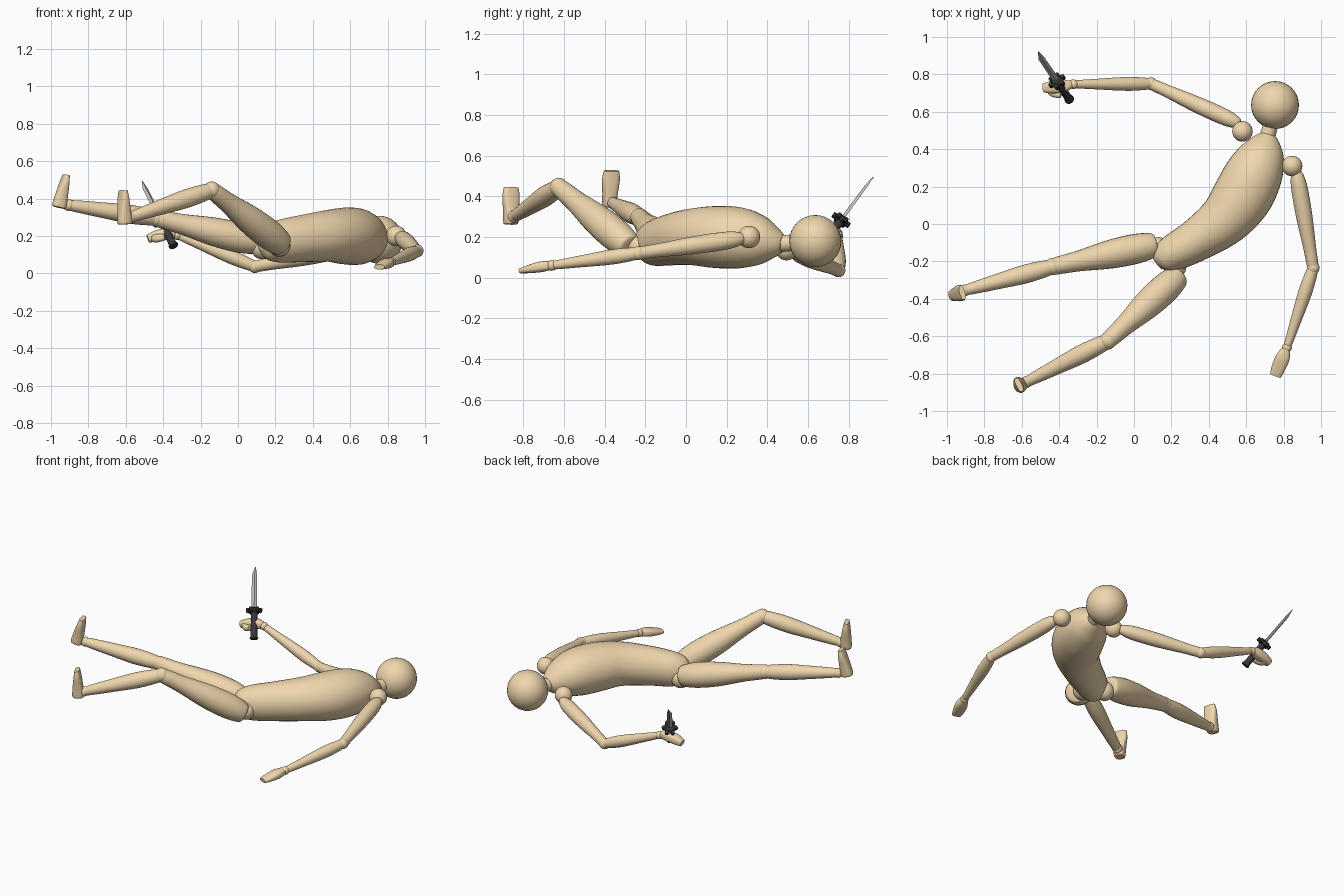
import bpy, bmesh, math
from mathutils import Vector as V


def mat(name, c):
    m = bpy.data.materials.new(name)
    m.diffuse_color = (*c, 1)
    return m


WOOD = mat("wood", (0.87, 0.68, 0.42))
DARK = mat("dark_grip", (0.04, 0.04, 0.045))
STEEL = mat("steel", (0.55, 0.5, 0.5))


def catmull(rows, n):
    out = []
    for i in range(len(rows) - 1):
        a, b, c, d = (rows[max(0, min(len(rows) - 1, i + k))] for k in (-1, 0, 1, 2))
        for s in range(n):
            t = s / n
            out.append([0.5 * (2 * q + (r - p) * t + (2 * p - 5 * q + 4 * r - u) * t * t
                               + (3 * q - p - 3 * r + u) * t ** 3) for p, q, r, u in zip(a, b, c, d)])
    return out + [list(rows[-1])]


def loft(name, rows, up=(0, 0, 1), seg=24, n=5, power=1.0, material=WOOD, angle=40):
    """Skin rings given as x, y, z, half width, half height."""
    rows = catmull(rows, n) if n > 1 else rows
    pts = [V(r[:3]) for r in rows]
    bm, rings = bmesh.new(), []
    for i, r in enumerate(rows):
        t = (pts[min(i + 1, len(pts) - 1)] - pts[max(i - 1, 0)]).normalized()
        side = t.cross(V(up)).normalized()
        nrm = side.cross(t)
        ring = []
        for k in range(seg):
            a = 2 * math.pi * k / seg
            c, s = math.cos(a), math.sin(a)
            c, s = (math.copysign(abs(w) ** power, w) for w in (c, s))
            ring.append(bm.verts.new(pts[i] + side * c * max(r[3], 0.001) + nrm * s * max(r[4], 0.001)))
        rings.append(ring)
    for a, b in zip(rings, rings[1:]):
        for k in range(seg):
            j = (k + 1) % seg
            bm.faces.new((a[k], a[j], b[j], b[k]))
    bm.faces.new(rings[0][::-1])
    bm.faces.new(rings[-1])
    bmesh.ops.recalc_face_normals(bm, faces=bm.faces)
    me = bpy.data.meshes.new(name)
    bm.to_mesh(me)
    bm.free()
    ob = bpy.data.objects.new(name, me)
    bpy.context.collection.objects.link(ob)
    me.materials.append(material)
    for o in bpy.context.selected_objects:
        o.select_set(False)
    bpy.context.view_layer.objects.active = ob
    ob.select_set(True)
    bpy.ops.object.shade_smooth_by_angle(angle=math.radians(angle))
    return ob


def limb(name, p, q, prof, **kw):
    p, q = V(p), V(q)
    return loft(name, [(*p.lerp(q, t), r, r) for t, r in prof], **kw)


def ball(name, p, r):
    bpy.ops.mesh.primitive_uv_sphere_add(segments=32, ring_count=16, radius=r, location=p)
    ob = bpy.context.object
    ob.name = name
    ob.data.materials.append(WOOD)
    bpy.ops.object.shade_smooth()


# head, neck, torso
ball("head", (0.754, 0.636, 0.18), 0.128)
limb("neck", (0.70, 0.42, 0.165), (0.745, 0.58, 0.175), [(0, 0.045), (0.5, 0.041), (1, 0.038)])
loft("torso", [
    (0.125, -0.215, 0.165, 0.03, 0.04),
    (0.15, -0.195, 0.167, 0.075, 0.085),
    (0.21, -0.155, 0.17, 0.098, 0.112),
    (0.335, -0.085, 0.185, 0.115, 0.125),
    (0.48, 0.02, 0.2, 0.14, 0.138),
    (0.575, 0.14, 0.2, 0.16, 0.152),
    (0.64, 0.265, 0.195, 0.155, 0.15),
    (0.685, 0.37, 0.182, 0.125, 0.12),
    (0.708, 0.44, 0.172, 0.08, 0.075),
    (0.718, 0.475, 0.168, 0.045, 0.045)], seg=32)

UPPER = [(0, 0.012), (0.02, 0.028), (0.15, 0.043), (0.45, 0.044), (0.8, 0.034), (0.97, 0.031), (1, 0.025)]
FORE = [(0, 0.025), (0.04, 0.031), (0.3, 0.037), (0.7, 0.028), (0.97, 0.021), (1, 0.015)]
THIGH = [(0, 0.045), (0.03, 0.066), (0.2, 0.08), (0.45, 0.076), (0.75, 0.055), (0.97, 0.046), (1, 0.036)]
CALF = [(0, 0.03), (0.04, 0.042), (0.3, 0.05), (0.6, 0.042), (0.95, 0.03), (1, 0.022)]

# arms: shoulder ball, upper start, elbow, wrist
arms = {
    "open": ((0.845, 0.31, 0.2), (0.868, 0.285, 0.195), (0.958, -0.235, 0.12), (0.818, -0.66, 0.06)),
    "armed": ((0.58, 0.495, 0.14), (0.565, 0.535, 0.125), (0.09, 0.75, 0.036), (-0.325, 0.747, 0.205)),
}
for k, (s, u, e, w) in arms.items():
    ball(k + "_shoulder", s, 0.055)
    limb(k + "_upper_arm", u, e, UPPER)
    ball(k + "_elbow", e, 0.034)
    limb(k + "_forearm", e, w, FORE)
    ball(k + "_wrist", w, 0.026)
loft("open_hand", [(0.813, -0.67, 0.06, 0.024, 0.022), (0.795, -0.715, 0.053, 0.038, 0.026),
                   (0.772, -0.77, 0.042, 0.037, 0.02), (0.756, -0.812, 0.034, 0.03, 0.013)], power=0.75)
loft("gripping_hand", [(-0.335, 0.747, 0.21, 0.02, 0.022), (-0.375, 0.738, 0.212, 0.033, 0.032),
                       (-0.435, 0.732, 0.2, 0.034, 0.03), (-0.482, 0.728, 0.185, 0.025, 0.022)], power=0.75)
loft("curled_fingers", [(-0.455, 0.728, 0.19, 0.022, 0.022), (-0.43, 0.703, 0.188, 0.024, 0.022),
                        (-0.39, 0.69, 0.195, 0.018, 0.017)], power=0.8)

# legs: hip ball, thigh start, knee, ankle, heel, toe
legs = {
    "bent": ((0.22, -0.23, 0.15), (0.24, -0.275, 0.15), (-0.14, -0.625, 0.445), (-0.575, -0.845, 0.3),
             (-0.605, -0.862, 0.262), (-0.615, -0.86, 0.445)),
    "straight": ((0.13, -0.13, 0.135), (0.115, -0.11, 0.165), (-0.435, -0.228, 0.295), (-0.905, -0.355, 0.365),
                 (-0.958, -0.378, 0.352), (-0.918, -0.366, 0.526)),
}
for k, (h, u, e, a, heel, toe) in legs.items():
    ball(k + "_hip", h, 0.06)
    limb(k + "_thigh", u, e, THIGH)
    ball(k + "_knee", e, 0.046)
    limb(k + "_calf", e, a, CALF)
    ball(k + "_ankle", a, 0.031)
    shape = [(0, 0.028, 0.03), (0.06, 0.033, 0.037), (0.35, 0.037, 0.033), (0.75, 0.044, 0.023), (1, 0.038, 0.015)]
    loft(k + "_foot", [(*V(heel).lerp(V(toe), t), w, d) for t, w, d in shape], up=V(a) - V(e), power=0.7)

# dagger: wrapped handle, lobed guard, blade
pommel, tip = V((-0.343, 0.662, 0.145)), V((-0.517, 0.918, 0.495))
axis = (tip - pommel).normalized()
at = lambda t: pommel.lerp(tip, t)
limb("dagger_handle", at(0), at(0.4), [(0, 0.024), (0.05, 0.027), (0.1, 0.022), (0.5, 0.02), (1, 0.021)],
     seg=12, material=DARK)
limb("dagger_guard", at(0.365), at(0.43), [(0, 0.03), (0.3, 0.037), (0.7, 0.037), (1, 0.026)],
     seg=16, n=1, material=DARK)
side = axis.cross(V((0, 0, 1))).normalized()
nrm = side.cross(axis)
for i in range(6):
    a = math.tau * i / 6
    c = at(0.395) + (side * math.cos(a) + nrm * math.sin(a)) * 0.038
    limb("guard_lobe_%d" % i, c - axis * 0.012, c + axis * 0.012, [(0, 0.012), (1, 0.012)], seg=8, n=1,
         material=DARK)
loft("dagger_blade", [(*at(0.4), 0.018, 0.009), (*at(0.88), 0.016, 0.007), (*(at(1) + side * 0.006), 0.002, 0.002)],
     seg=4, n=1, material=STEEL, angle=20)
